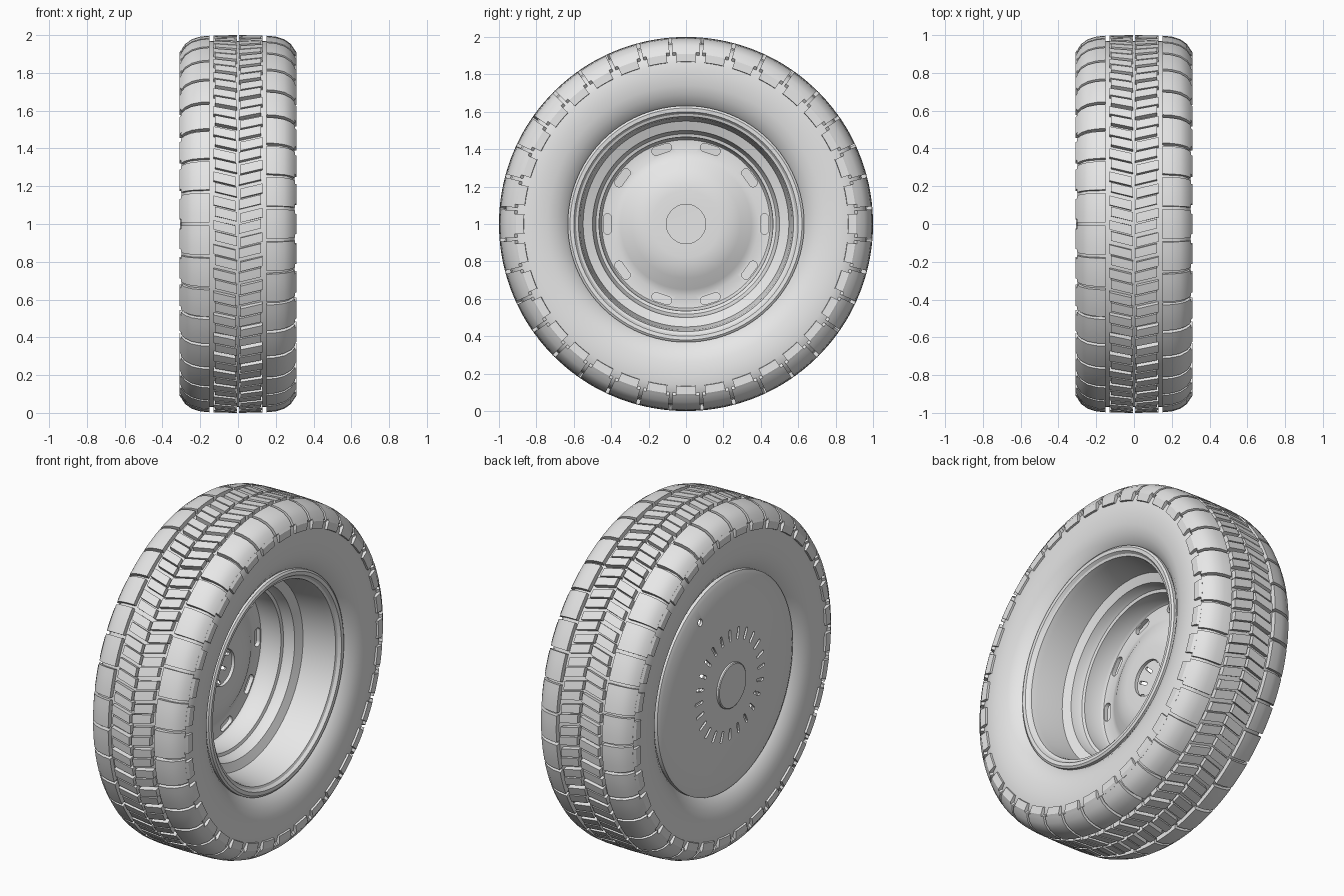
import bpy, bmesh
from math import sin, cos, pi, radians
from mathutils import Vector

cube = bpy.data.objects.get("Cube")
if cube:
    bpy.data.objects.remove(cube, do_unlink=True)

GREY = (0.8, 0.8, 0.8, 1)
grey = bpy.data.materials.new("plain grey")
grey.use_nodes = True
grey.diffuse_color = GREY
grey.node_tree.nodes["Principled BSDF"].inputs["Base Color"].default_value = GREY


def polar(x, r, a):
    """Point at distance r from the axle; angle 0 is the front, turning upward."""
    return Vector((x, -r * cos(a), 1 + r * sin(a)))


def sweep(bm, section, start=0, end=2 * pi, steps=96, skew=0, closed=True):
    """Carry a closed (x, r) section around the axle, fully or as a capped block."""
    count = steps if closed else steps + 1
    rings = []
    for i in range(count):
        a = start + (end - start) * i / steps
        rings.append([bm.verts.new(polar(x, r, a + skew * abs(x))) for x, r in section])
    n = len(section)
    for i in range(steps):
        p, q = rings[i], rings[(i + 1) % count]
        for j in range(n):
            k = (j + 1) % n
            bm.faces.new((p[j], p[k], q[k], q[j]))
    if not closed:
        bm.faces.new(rings[0])
        bm.faces.new(rings[-1])


def slot(bm, r, a, length, width, x0, x1, radial):
    """Round-ended prism along x, used to cut openings."""
    out = Vector((0, -cos(a), sin(a)))
    across = Vector((0, sin(a), cos(a)))
    u, v = (out, across) if radial else (across, out)
    loops = []
    for x in (x0, x1):
        loop = []
        for i in range(16):
            t = 2 * pi * (i + 0.5) / 16
            shift = (length - width) / 2 * (1 if cos(t) > 0 else -1)
            loop.append(bm.verts.new(polar(x, r, a) + u * (cos(t) * width / 2 + shift)
                                     + v * sin(t) * width / 2))
        loops.append(loop)
    for i in range(16):
        k = (i + 1) % 16
        bm.faces.new((loops[0][i], loops[0][k], loops[1][k], loops[1][i]))
    bm.faces.new(loops[0])
    bm.faces.new(loops[1])


def finish(bm, name):
    bmesh.ops.remove_doubles(bm, verts=bm.verts, dist=1e-5)
    bmesh.ops.recalc_face_normals(bm, faces=bm.faces)
    mesh = bpy.data.meshes.new(name)
    bm.to_mesh(mesh)
    bm.free()
    mesh.materials.append(grey)
    ob = bpy.data.objects.new(name, mesh)
    bpy.context.collection.objects.link(ob)
    return ob


def activate(ob):
    bpy.ops.object.select_all(action='DESELECT')
    ob.select_set(True)
    bpy.context.view_layer.objects.active = ob


def smooth(ob):
    activate(ob)
    bpy.ops.object.shade_smooth_by_angle(angle=radians(32))


def cut(ob, cutter):
    activate(ob)
    mod = ob.modifiers.new("openings", 'BOOLEAN')
    mod.object = cutter
    mod.solver = 'EXACT'
    bpy.ops.object.modifier_apply(modifier=mod.name)
    bpy.data.objects.remove(cutter, do_unlink=True)


# Tyre carcass, mirrored half profile
half = [(.20, .61), (.225, .625), (.25, .65), (.277, .69), (.293, .74), (.30, .80),
        (.299, .86), (.287, .91), (.262, .945), (.22, .963), (.14, .97)]
bm = bmesh.new()
sweep(bm, half + [(-x, r) for x, r in reversed(half)], steps=128)
smooth(finish(bm, "tyre_carcass"))

# Shoulder blocks that wrap over onto the sidewalls
tread = [(.15, .997), (.20, .992), (.245, .978), (.28, .953), (.301, .92),
         (.285, .90), (.25, .935), (.20, .955), (.15, .955)]
lug = [(.299, .925), (.309, .91), (.309, .868), (.29, .865), (.28, .91)]
bm = bmesh.new()
pitch = 2 * pi / 36
for side in (1, -1):
    for i in range(36):
        a = pitch * (i + (0 if side > 0 else .5))
        for section, width in ((tread, .9), (lug, .68)):
            h = pitch * width / 2
            sweep(bm, [(side * x, r) for x, r in section], a - h, a + h, 4, closed=False)
smooth(finish(bm, "shoulder_blocks"))

# Centre blocks: two slanted rows, each block split by a thin slit
bm = bmesh.new()
pitch = 2 * pi / 48
for side in (1, -1):
    for i in range(48):
        a = pitch * (i + (0 if side > 0 else .5))
        for start, end, shift in ((-.41, -.03, 0), (.03, .41, .008)):
            x0, x1 = .004 + shift, .122 + shift
            box = [(side * x0, .955), (side * x0, 1), (side * x1, .998), (side * x1, .955)]
            sweep(bm, box, a + start * pitch, a + end * pitch, 2, skew=.25, closed=False)
smooth(finish(bm, "centre_blocks"))

# Deep wheel: flange, barrel, ledge and domed disc with an open centre
face = [(.225, .632), (.25, .632), (.258, .62), (.256, .60), (.24, .588), (.235, .575),
        (.20, .567), (.04, .55), (.02, .50), (-.02, .492), (-.04, .482), (-.045, .465),
        (-.15, .46), (-.165, .45), (-.17, .385), (-.155, .35), (-.12, .29), (-.10, .23),
        (-.095, .18), (-.095, .105)]
back = [(-.115, .105), (-.115, .19), (-.14, .29), (-.19, .38), (-.19, .48),
        (-.06, .51), (.0, .57), (.2, .60)]
bm = bmesh.new()
sweep(bm, face + back, steps=96)
rim = finish(bm, "wheel_rim")
bm = bmesh.new()
for i in range(10):
    slot(bm, .42, 2 * pi * i / 10, .11, .045, -.22, -.14, False)
cut(rim, finish(bm, "rim_cutter"))
smooth(rim)

# Rear barrel between the disc and the cover
bm = bmesh.new()
sweep(bm, [(.01, .55), (-.23, .60), (-.23, .615), (.01, .57)])
smooth(finish(bm, "rear_barrel"))

# Slightly domed cover with a raised boss, radial slits and a valve hole
bm = bmesh.new()
sweep(bm, [(-.306, 0), (-.306, .125), (-.302, .13), (-.292, .131), (-.29, .25), (-.285, .36),
           (-.275, .50), (-.265, .61), (-.255, .632), (-.225, .632), (-.24, .605),
           (-.26, .50), (-.275, .34), (-.28, .13), (-.28, 0)])
cover = finish(bm, "wheel_cover")
bm = bmesh.new()
for i in range(24):
    slot(bm, .29, 2 * pi * i / 24, .068, .018, -.34, -.24, True)
slot(bm, .527, radians(119), .042, .04, -.34, -.23, True)
cut(cover, finish(bm, "cover_cutter"))
smooth(cover)
